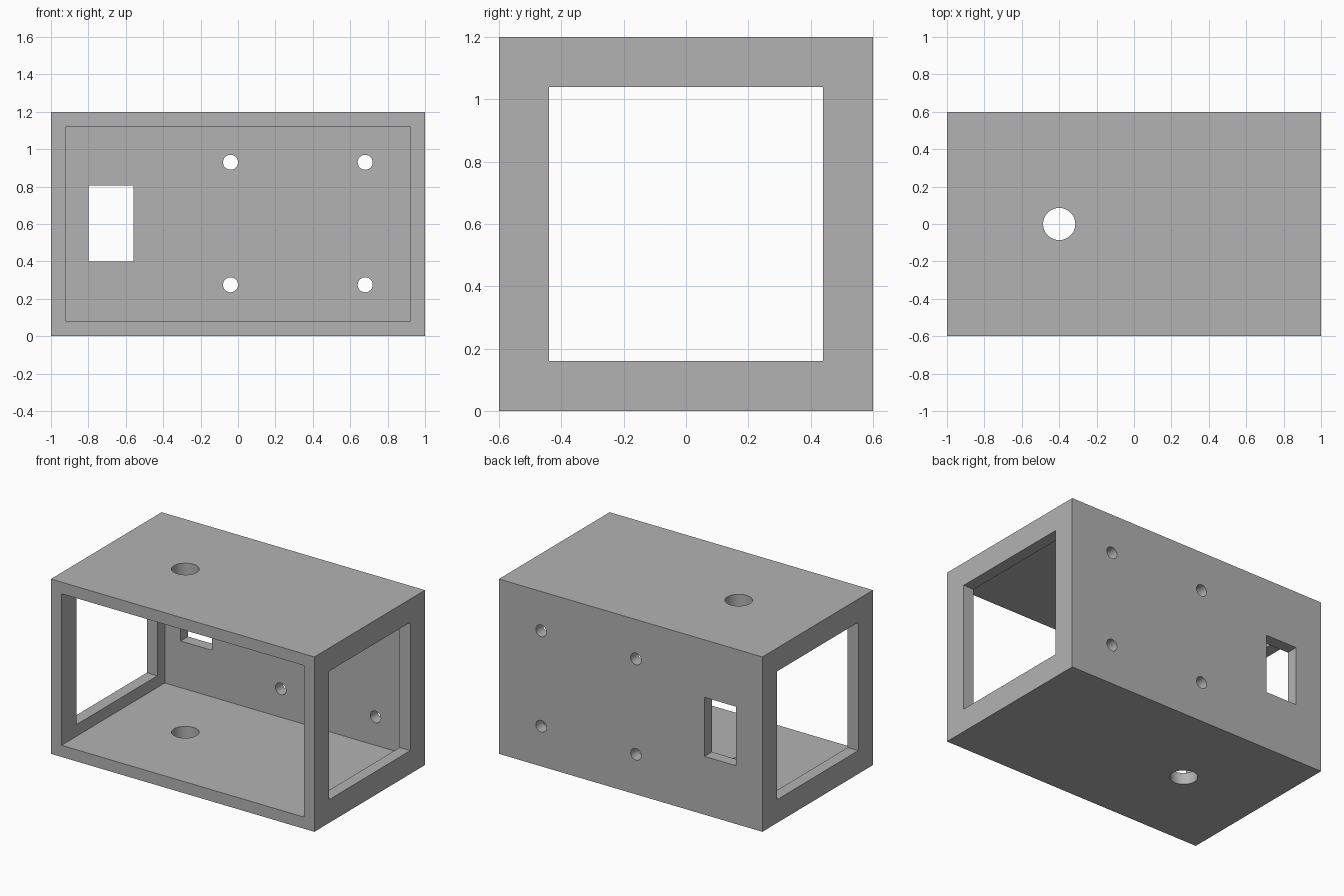
import bpy
from math import pi, radians

cube = bpy.data.objects.get("Cube")
if cube:
    bpy.data.objects.remove(cube, do_unlink=True)

W, D, H, T = 2.0, 1.2, 1.2, 0.08   # outer size and wall thickness

grey = bpy.data.materials.new("plain_grey")
grey.use_nodes = True
colour = (0.448, 0.448, 0.448, 1)
grey.diffuse_color = colour
bsdf = next(n for n in grey.node_tree.nodes if n.type == 'BSDF_PRINCIPLED')
bsdf.inputs["Base Color"].default_value = colour


def box(name, x, y, z):
    """Box from (min, max) pairs along each axis."""
    spans = (x, y, z)
    bpy.ops.mesh.primitive_cube_add(size=1, location=[(a + b) / 2 for a, b in spans])
    ob = bpy.context.object
    ob.name = name
    ob.scale = [b - a for a, b in spans]
    bpy.ops.object.transform_apply(location=False, rotation=False, scale=True)
    ob.data.materials.append(grey)
    return ob


def rod(name, radius, length, location, rotation=(0, 0, 0)):
    bpy.ops.mesh.primitive_cylinder_add(vertices=48, radius=radius, depth=length,
                                        location=location, rotation=rotation)
    ob = bpy.context.object
    ob.name = name
    ob.data.materials.append(grey)
    return ob


def cut(body, cutter):
    """Subtract the cutter from the body, then discard it."""
    cutter.hide_render = True
    mod = body.modifiers.new("cut", 'BOOLEAN')
    mod.operation = 'DIFFERENCE'
    mod.solver = 'EXACT'
    mod.object = cutter
    bpy.ops.object.select_all(action='DESELECT')
    bpy.context.view_layer.objects.active = body
    body.select_set(True)
    bpy.ops.object.modifier_apply(modifier=mod.name)
    bpy.data.objects.remove(cutter, do_unlink=True)


# Outer block, hollowed from the open front
case = box("open_front_case", (-W / 2, W / 2), (-D / 2, D / 2), (0, H))
cut(case, box("cavity", (T - W / 2, W / 2 - T), (-D, D / 2 - T), (T, H - T)))

# Square windows through both end walls
cut(case, box("end_windows", (-W, W), (2 * T - D / 2, D / 2 - 2 * T), (2 * T, H - 2 * T)))

# Rectangular port in the back wall
cut(case, box("back_port", (-0.8, -0.56), (0.4, 0.8), (0.4, 0.805)))

# Four mounting holes in the back wall
for x in (-0.04, 0.68):
    for z in (0.275, 0.93):
        cut(case, rod("mounting_hole", 0.04, 0.4, (x, D / 2, z), (pi / 2, 0, 0)))

# Cable hole through the roof and floor
cut(case, rod("cable_hole", 0.086, 2 * H, (-0.4, 0, H / 2)))

bpy.ops.object.select_all(action='DESELECT')
case.select_set(True)
bpy.context.view_layer.objects.active = case
bpy.ops.object.shade_smooth_by_angle(angle=radians(30))
